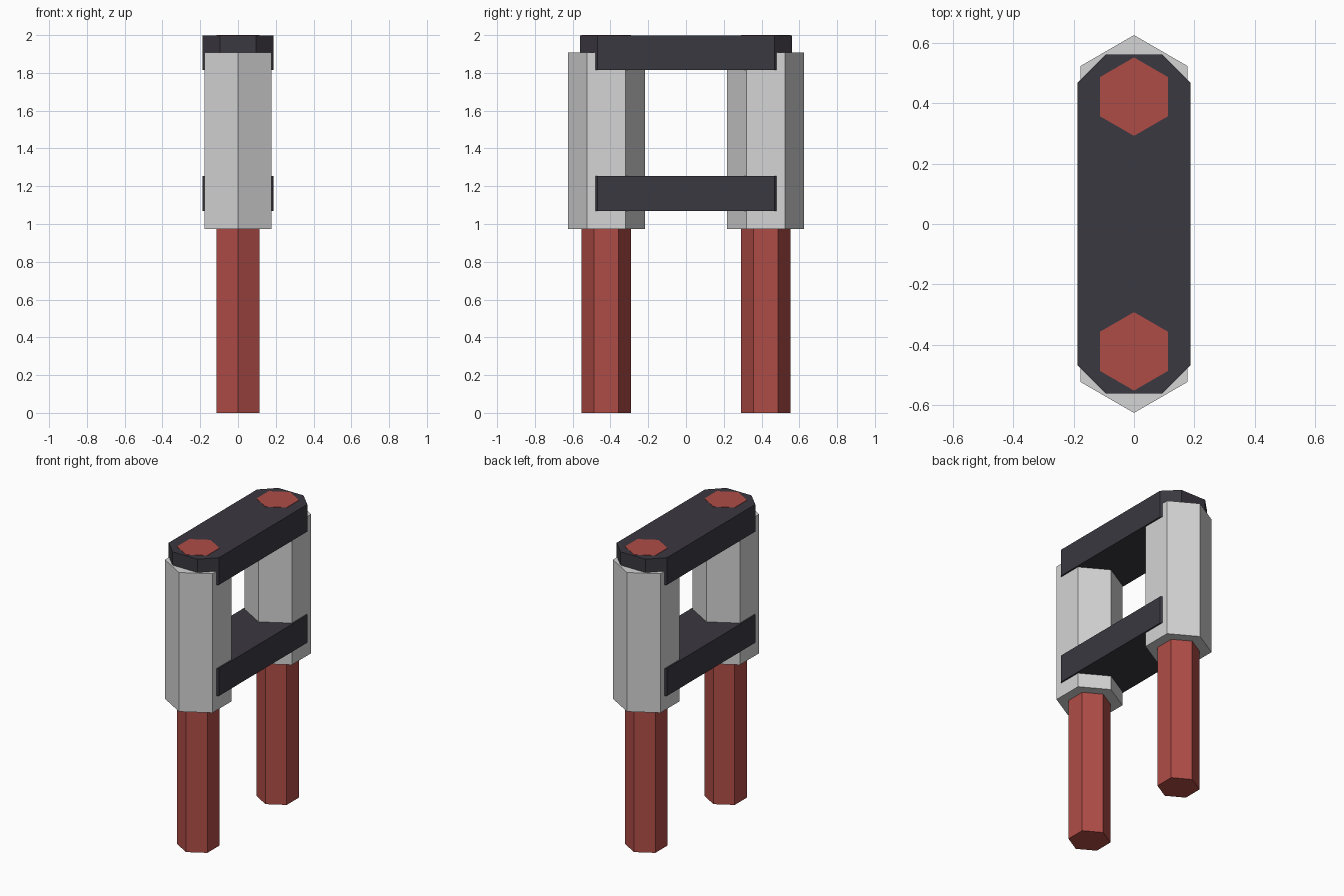
import bpy, bmesh, math

if "Cube" in bpy.data.objects:
    bpy.data.objects.remove(bpy.data.objects["Cube"])


def material(name, rgb):
    m = bpy.data.materials.new(name)
    m.diffuse_color = (*rgb, 1)
    m.use_nodes = True
    m.node_tree.nodes["Principled BSDF"].inputs["Base Color"].default_value = m.diffuse_color
    return m


red = material("brick red", (0.43, 0.073, 0.062))
grey = material("light grey", (0.66, 0.66, 0.66))
dark = material("charcoal", (0.043, 0.040, 0.052))


def prism(name, outline, z0, z1, mat):
    """Extrude a flat outline from z0 to z1."""
    bm = bmesh.new()
    base = bm.faces.new([bm.verts.new((x, y, z0)) for x, y in outline])
    ext = bmesh.ops.extrude_face_region(bm, geom=[base])
    for v in ext["geom"]:
        if isinstance(v, bmesh.types.BMVert):
            v.co.z = z1
    bmesh.ops.recalc_face_normals(bm, faces=bm.faces)
    mesh = bpy.data.meshes.new(name)
    bm.to_mesh(mesh)
    bm.free()
    mesh.materials.append(mat)
    ob = bpy.data.objects.new(name, mesh)
    bpy.context.collection.objects.link(ob)
    return ob


def hexagon(r, cy):
    # points face front and back
    return [(r * math.sin(i * math.pi / 3), cy + r * math.cos(i * math.pi / 3))
            for i in range(6)]


# Hexagonal rods and their thicker sleeves
for side, cy in (("front", -0.422), ("back", 0.422)):
    prism(side + "_rod", hexagon(0.13, cy), 0, 2.0, red)
    prism(side + "_sleeve", hexagon(0.204, cy), 0.973, 1.908, grey)

# Crossbars with chamfered ends; the top one sits a hair below the rod tips
W, L, C = 0.187, 0.562, 0.093
bar = [(W, -L + C), (W, L - C), (W - C, L), (C - W, L),
       (-W, L - C), (-W, C - L), (C - W, -L), (W - C, -L)]
prism("upper_crossbar", bar, 1.815, 1.998, dark)
prism("lower_crossbar", bar, 1.068, 1.254, dark)
